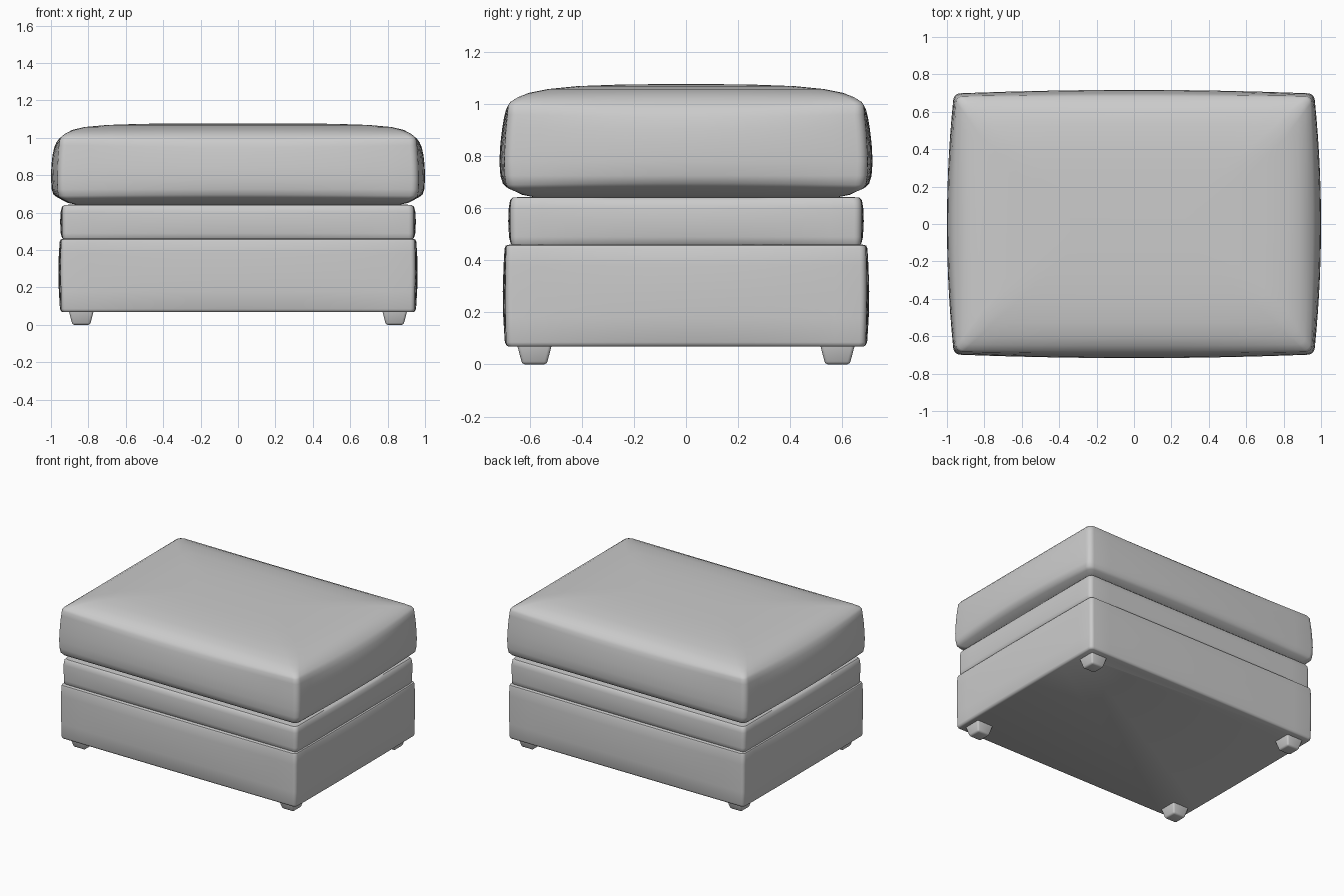
import bpy, bmesh, math

fabric = bpy.data.materials.new("grey_fabric")
fabric.diffuse_color = (0.6, 0.6, 0.6, 1)


def ring(hx, hy, z, r, bx, by, sag, n=14, arc=5):
    """Rounded rectangle with bowed sides; sag lowers the middle of each side."""
    pts = []
    sides = [((1, 0), hx, hy, bx), ((0, 1), hy, hx, by),
             ((-1, 0), hx, hy, bx), ((0, -1), hy, hx, by)]
    for k, ((nx, ny), out, half, bow) in enumerate(sides):
        tx, ty = -ny, nx
        # bowed side
        for i in range(n + 1):
            t = -1 + 2 * i / n
            b = 1 - t * t
            d, s = out - bow + bow * b, t * (half - sides[k - 1][3] - r)
            pts.append((nx * d + tx * s, ny * d + ty * s, z - sag * b))
        # corner arc
        nb = sides[(k + 1) % 4][3]
        for i in range(1, arc):
            a = math.pi / 2 * i / arc
            d = out - bow - r + r * math.cos(a)
            s = half - nb - r + r * math.sin(a)
            pts.append((nx * d + tx * s, ny * d + ty * s, z))
    return pts


def finish(name, bm, angle):
    bmesh.ops.recalc_face_normals(bm, faces=bm.faces)
    mesh = bpy.data.meshes.new(name)
    bm.to_mesh(mesh)
    bm.free()
    mesh.materials.append(fabric)
    ob = bpy.data.objects.new(name, mesh)
    bpy.context.collection.objects.link(ob)
    bpy.ops.object.select_all(action='DESELECT')
    ob.select_set(True)
    bpy.context.view_layer.objects.active = ob
    bpy.ops.object.shade_smooth_by_angle(angle=math.radians(angle))
    return ob


def loft(name, profile, angle=40):
    """Skin a stack of rings, bottom to top, with flat caps."""
    bm = bmesh.new()
    loops = [[bm.verts.new(p) for p in ring(*row)] for row in profile]
    for a, b in zip(loops, loops[1:]):
        for i in range(len(a)):
            j = (i + 1) % len(a)
            bm.faces.new((a[i], a[j], b[j], b[i]))
    bm.faces.new(loops[0][::-1])
    bm.faces.new(loops[-1])
    return finish(name, bm, angle)


# Base box: (half x, half y, z, corner radius, x bow, y bow, sag)
loft("base_box", [
    (0.935, 0.68, 0.068, 0.02, 0.0, 0.0, 0),
    (0.946, 0.69, 0.073, 0.025, 0.003, 0.002, 0),
    (0.952, 0.696, 0.085, 0.025, 0.005, 0.004, 0),
    (0.958, 0.702, 0.18, 0.025, 0.011, 0.009, 0),
    (0.961, 0.704, 0.28, 0.025, 0.012, 0.010, 0),
    (0.958, 0.701, 0.38, 0.025, 0.010, 0.008, 0),
    (0.953, 0.697, 0.445, 0.025, 0.006, 0.005, 0),
    (0.947, 0.692, 0.457, 0.025, 0.004, 0.003, 0),
    (0.93, 0.675, 0.461, 0.02, 0.0, 0.0, 0),
])

# Middle band
loft("middle_band", [
    (0.93, 0.665, 0.455, 0.02, 0.0, 0.0, 0),
    (0.941, 0.674, 0.465, 0.025, 0.003, 0.002, 0),
    (0.948, 0.680, 0.49, 0.03, 0.007, 0.005, 0),
    (0.951, 0.683, 0.55, 0.03, 0.009, 0.007, 0),
    (0.949, 0.681, 0.60, 0.03, 0.007, 0.005, 0),
    (0.942, 0.676, 0.63, 0.03, 0.004, 0.003, 0),
    (0.930, 0.665, 0.641, 0.03, 0.0, 0.0, 0),
    (0.90, 0.64, 0.643, 0.03, 0.0, 0.0, 0),
])

# Seat cushion: flat underside, bowed walls, sagging seam and crowned top
loft("seat_cushion", [
    (0.86, 0.58, 0.642, 0.03, 0.0, 0.0, 0),
    (0.91, 0.63, 0.652, 0.03, 0.01, 0.005, 0),
    (0.965, 0.69, 0.675, 0.035, 0.02, 0.010, -0.006),
    (0.986, 0.704, 0.690, 0.04, 0.025, 0.012, -0.006),
    (0.996, 0.713, 0.725, 0.04, 0.03, 0.016, 0),
    (1.000, 0.717, 0.78, 0.04, 0.033, 0.018, 0),
    (0.998, 0.713, 0.85, 0.04, 0.033, 0.017, 0),
    (0.992, 0.706, 0.91, 0.04, 0.03, 0.014, 0.003),
    (0.982, 0.699, 0.96, 0.04, 0.024, 0.012, 0.010),
    (0.970, 0.692, 0.994, 0.035, 0.018, 0.008, 0.016),
    (0.956, 0.681, 1.008, 0.035, 0.014, 0.006, 0.012),
    (0.925, 0.650, 1.027, 0.04, 0.01, 0.005, 0.005),
    (0.885, 0.605, 1.043, 0.05, 0.008, 0.004, 0),
    (0.82, 0.53, 1.058, 0.06, 0.005, 0.003, 0),
    (0.70, 0.42, 1.069, 0.07, 0, 0, 0),
    (0.52, 0.26, 1.075, 0.07, 0, 0, 0),
    (0.34, 0.09, 1.077, 0.05, 0, 0, 0),
], angle=60)

# Tapered feet
for sx, side in ((-1, "left"), (1, "right")):
    for sy, end in ((-1, "front"), (1, "back")):
        bm = bmesh.new()
        bmesh.ops.create_cube(bm, size=1)
        for v in bm.verts:
            w = 0.136 if v.co.z > 0 else 0.094
            v.co = (v.co.x * w, v.co.y * w, 0.08 if v.co.z > 0 else 0.0)
        bmesh.ops.bevel(bm, geom=bm.edges[:], offset=0.012, segments=3,
                        profile=0.5, affect='EDGES')
        foot = finish(f"{end}_{side}_foot", bm, 60)
        foot.location = (sx * 0.838, sy * 0.582, 0)
